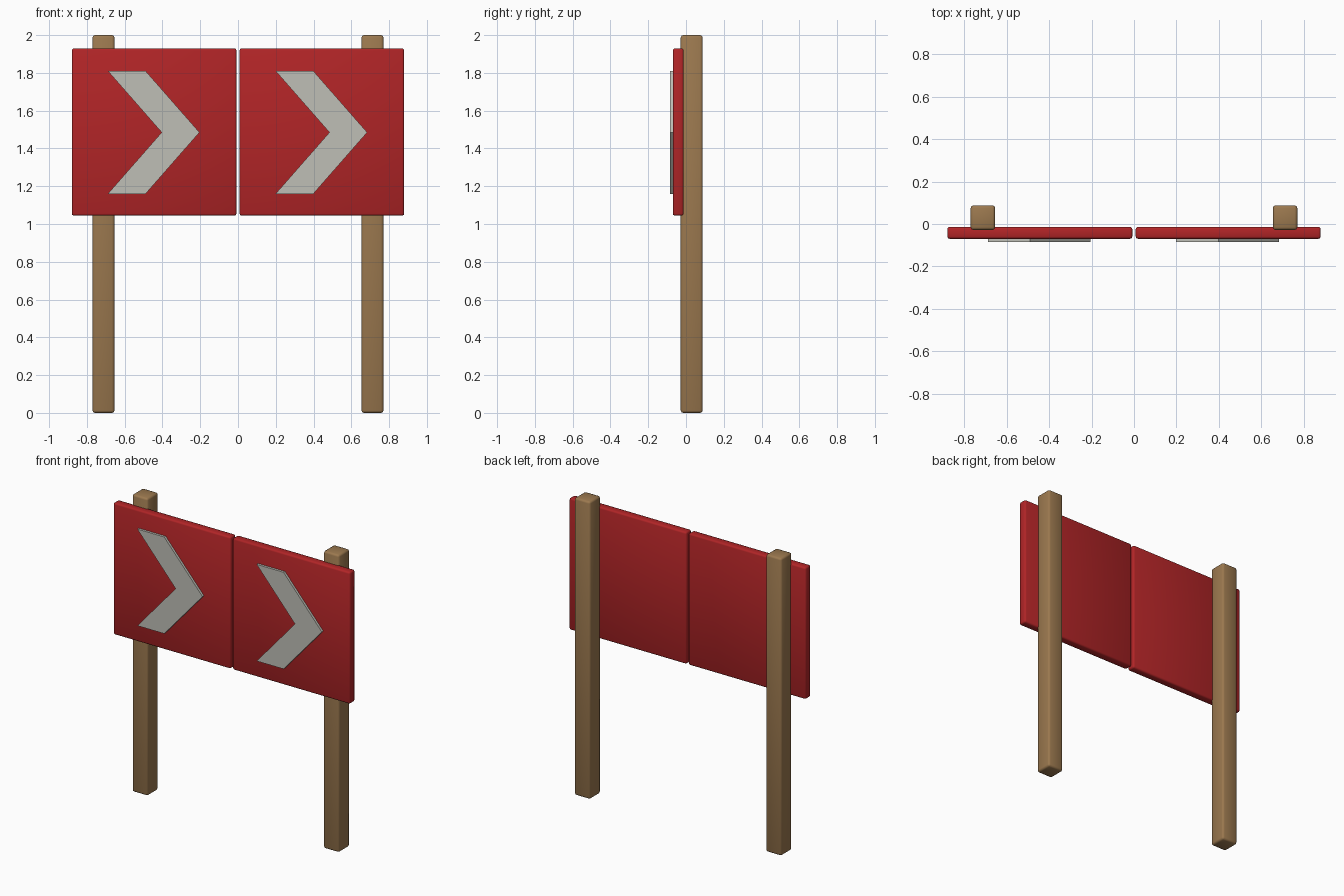
import bpy
import bmesh

cube = bpy.data.objects.get("Cube")
if cube:
    bpy.data.objects.remove(cube, do_unlink=True)


def make_material(name, rgb):
    mat = bpy.data.materials.new(name)
    mat.use_nodes = True
    color = (*rgb, 1.0)
    mat.diffuse_color = color
    mat.node_tree.nodes["Principled BSDF"].inputs["Base Color"].default_value = color
    return mat


def add_object(name, bm, mat):
    bmesh.ops.recalc_face_normals(bm, faces=bm.faces[:])
    mesh = bpy.data.meshes.new(name)
    bm.to_mesh(mesh)
    bm.free()
    mesh.materials.append(mat)
    obj = bpy.data.objects.new(name, mesh)
    bpy.context.collection.objects.link(obj)
    return obj


def rounded_box(name, low, high, bevel, mat):
    """Box between two corners with softened, smooth-shaded edges."""
    bm = bmesh.new()
    bmesh.ops.create_cube(bm, size=1.0)
    for v in bm.verts:
        v.co = [(a + b) / 2 + c * (b - a) for a, b, c in zip(low, high, v.co)]
    bmesh.ops.bevel(bm, geom=bm.edges[:], offset=bevel, segments=2,
                    profile=0.5, affect='EDGES')
    for f in bm.faces:
        f.smooth = True
    return add_object(name, bm, mat)


def chevron(name, x, mat):
    """Flat arrow plate whose left end starts at x, pointing towards +x."""
    width, reach, top, bottom = 0.2, 0.285, 1.81, 1.16
    mid = (top + bottom) / 2
    outline = [(x, top), (x + width, top), (x + width + reach, mid),
               (x + width, bottom), (x, bottom), (x + reach, mid)]
    bm = bmesh.new()
    face = bm.faces.new([bm.verts.new((px, -0.07, pz)) for px, pz in outline])
    new = bmesh.ops.extrude_face_region(bm, geom=[face])["geom"]
    bmesh.ops.translate(bm, vec=(0, -0.016, 0),
                        verts=[g for g in new if isinstance(g, bmesh.types.BMVert)])
    return add_object(name, bm, mat)


wood = make_material("brown wood", (0.33, 0.19, 0.078))
red = make_material("sign red", (0.44, 0.018, 0.02))
pale = make_material("pale grey", (0.52, 0.52, 0.47))

# Posts and panels, one of each per side
for side, sign in (("right", -1), ("left", 1)):
    px = sign * 0.712
    rounded_box(side + "_post", (px - 0.058, -0.028, 0),
                (px + 0.058, 0.088, 2), 0.013, wood)
    bx = sign * 0.444
    rounded_box(side + "_panel", (bx - 0.436, -0.07, 1.044),
                (bx + 0.436, -0.013, 1.93), 0.011, red)
    # Both arrows point the same way
    chevron(side + "_arrow", bx - 0.245, pale)
